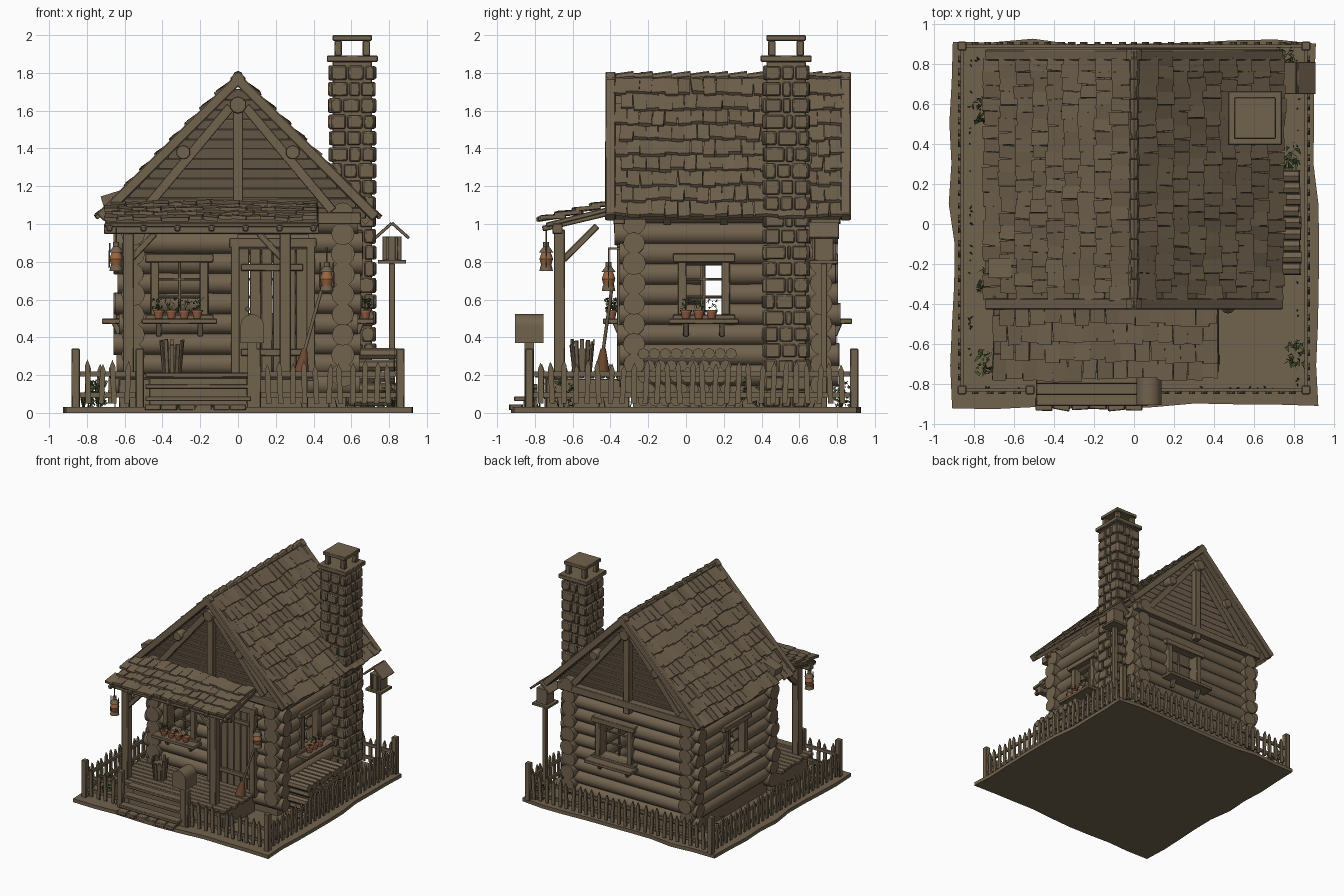
import bpy, bmesh, math, random
from mathutils import Matrix, Vector, Euler

random.seed(4)
R = random.uniform
if "Cube" in bpy.data.objects:
    bpy.data.objects.remove(bpy.data.objects["Cube"])


def material(name, rgb):
    m = bpy.data.materials.new(name)
    m.use_nodes = True
    m.diffuse_color = (*rgb, 1)
    m.node_tree.nodes["Principled BSDF"].inputs["Base Color"].default_value = (*rgb, 1)
    return m


WOOD = material("weathered brown", (0.165, 0.122, 0.075))
CLAY = material("terracotta", (0.3, 0.11, 0.055))
LEAF = material("leaf green", (0.06, 0.1, 0.03))
AMBER = material("amber glass", (0.32, 0.13, 0.05))
STRAW = material("broom bristle", (0.16, 0.065, 0.03))


class Part:
    """Collects simple solids into one named object."""

    def __init__(self, name, mat=WOOD, bevel=0, angle=40):
        self.name, self.mat, self.bevel, self.angle = name, mat, bevel, angle
        self.bm = bmesh.new()

    def box(self, c, s, rot=(0, 0, 0)):
        m = Matrix.LocRotScale(Vector(c), Euler(rot), Vector(s))
        bmesh.ops.create_cube(self.bm, size=1, matrix=m)

    def span(self, lo, hi):
        lo, hi = Vector(lo), Vector(hi)
        self.box((lo + hi) / 2, hi - lo)

    def beam(self, a, b, w, h):
        a, b = Vector(a), Vector(b)
        m = Matrix.LocRotScale((a + b) / 2, (b - a).to_track_quat('Z', 'Y'), Vector((w, h, (b - a).length)))
        bmesh.ops.create_cube(self.bm, size=1, matrix=m)

    def log(self, a, b, r, r2=None, n=10):
        a, b = Vector(a), Vector(b)
        m = Matrix.LocRotScale((a + b) / 2, (b - a).to_track_quat('Z', 'Y'), None)
        bmesh.ops.create_cone(self.bm, cap_ends=True, segments=n, radius1=r, radius2=r if r2 is None else r2,
                              depth=(b - a).length, matrix=m)

    def leaves(self, c, size, n, leaf=0.02):
        for _ in range(n):
            p = Vector(c) + Vector((R(-1, 1) * size[0], R(-1, 1) * size[1], R(0, 1) * size[2]))
            d = [Vector((R(-1, 1), R(-1, 1), R(-1, 1))) * leaf for _ in range(3)]
            self.bm.faces.new([self.bm.verts.new(p + v) for v in d])

    def done(self):
        me = bpy.data.meshes.new(self.name)
        self.bm.to_mesh(me)
        self.bm.free()
        ob = bpy.data.objects.new(self.name, me)
        bpy.context.collection.objects.link(ob)
        me.materials.append(self.mat)
        if self.bevel:
            mod = ob.modifiers.new("Bevel", 'BEVEL')
            mod.width, mod.segments = self.bevel, 1
        bpy.ops.object.select_all(action='DESELECT')
        ob.select_set(True)
        bpy.context.view_layer.objects.active = ob
        bpy.ops.object.shade_smooth_by_angle(angle=math.radians(self.angle))


# Ragged ground slab
p = Part("ground")
ring = []
for k in range(4):
    for i in range(9):
        v = Matrix.Rotation(k * math.pi / 2, 3, 'Z') @ Vector((-0.91 + 1.82 * i / 9, -0.91 + R(-0.02, 0.015), 0))
        ring.append(p.bm.verts.new(v))
base = p.bm.faces.new(ring)
top = bmesh.ops.extrude_face_region(p.bm, geom=[base])["geom"]
bmesh.ops.translate(p.bm, verts=[g for g in top if isinstance(g, bmesh.types.BMVert)], vec=(0, 0, 0.03))
bmesh.ops.recalc_face_normals(p.bm, faces=p.bm.faces)
p.done()

# Log walls, split around openings: (low, high, bottom, top) along each wall
X, Y0, Y1, LR, STEP = 0.555, -0.275, 0.715, 0.06, 0.107
openings = {"front": [(-0.44, -0.18, 0.52, 0.8), (0, 0.37, 0.1, 0.88)], "back": [(-0.02, 0.28, 0.52, 0.8)],
            "right": [(-0.02, 0.21, 0.52, 0.8)], "left": [(0.08, 0.34, 0.52, 0.8)]}
walls = {"front": lambda t, z: (t, Y0, z), "back": lambda t, z: (t, Y1, z),
         "right": lambda t, z: (X, t, z), "left": lambda t, z: (-X, t, z)}
for side, at in walls.items():
    along_x = side in ("front", "back")
    lo, hi = (-0.64, 0.64) if along_x else (-0.36, 0.8)
    p = Part(side + "_log_wall")
    for i in range(9):
        z = (0.15 if along_x else 0.2) + i * STEP
        cuts = sorted(o[:2] for o in openings[side] if o[2] - 0.03 < z < o[3] + 0.03)
        edges = [lo + R(-0.02, 0.01)] + [e for c in cuts for e in c] + [hi + R(-0.01, 0.02)]
        for a, b in zip(edges[::2], edges[1::2]):
            p.log(at(a, z), at(b, z), LR + R(-0.004, 0.004), LR + R(-0.004, 0.004), 12)
    p.done()
p = Part("foundation_and_floor")
p.span((-0.57, -0.28, 0.02), (0.57, 0.72, 0.18))
p.done()


# Windows with frames, glazing bars, sills and brackets
pots, plants = Part("flower_pots", CLAY), Part("pot_plants", LEAF)
for side, at in walls.items():
    a, b, z0, z1 = openings[side][0]
    sgn = 1 if side in ("back", "right") else -1
    out = Vector((0, sgn, 0)) if side in ("front", "back") else Vector((sgn, 0, 0))
    P = lambda t, z, d=0.0: Vector(at(t, z)) + out * d
    p = Part(side + "_window", bevel=0.004)
    for t in (a, b):
        p.beam(P(t, z0 - 0.03, 0.03), P(t, z1 + 0.03, 0.03), 0.045, 0.1 if side in ("front", "back") else 0.045)
        p.beam(P(t, z0, 0.05), P(t, z1, 0.05), 0.045, 0.045)
    p.beam(P(a - 0.05, z1 + 0.02, 0.05), P(b + 0.05, z1 + 0.02, 0.05), 0.08, 0.045)
    p.beam(P(a - 0.05, z0 - 0.02, 0.05), P(b + 0.05, z0 - 0.02, 0.05), 0.08, 0.04)
    m = (a + b) / 2
    p.beam(P(m, z0), P(m, z1), 0.016, 0.016)
    for k in (1, 2):
        z = z0 + (z1 - z0) * k / 3
        p.beam(P(a, z), P(b, z), 0.014, 0.014)
    p.beam(P(a - 0.07, z0 - 0.035, 0.11), P(b + 0.07, z0 - 0.035, 0.11), 0.11, 0.028)
    for t in (a + 0.02, b - 0.02):
        p.beam(P(t, z0 - 0.11, 0.07), P(t, z0 - 0.04, 0.1), 0.03, 0.03)
    p.done()
    if side in ("front", "right"):
        for k in range(4 if side == "front" else 3):
            c = P(a + 0.02 + k * 0.068, z0 - 0.02, 0.12)
            pots.log(c, c + Vector((0, 0, 0.035)), 0.02, 0.028)
            pots.log(c + Vector((0, 0, 0.033)), c + Vector((0, 0, 0.045)), 0.032)
            plants.leaves(c + Vector((0, 0, 0.045)), (0.028, 0.028, 0.06), 26, 0.014)
pots.done()
plants.done()

# Plank door with frame and straps
p = Part("door", bevel=0.003)
for i in range(6):
    p.box((0.031 + i * 0.061, -0.3, 0.53), (0.057, 0.03 + R(0, 0.01), 0.68))
for z in (0.32, 0.77):
    p.box((0.18, -0.33, z), (0.33, 0.02, 0.035))
for x in (-0.015, 0.385):
    p.box((x, -0.31, 0.53), (0.045, 0.11, 0.72))
p.box((0.185, -0.31, 0.9), (0.46, 0.11, 0.05))
p.log((0.05, -0.37, 0.55), (0.05, -0.32, 0.55), 0.013)
p.done()

# Lapped gable boards, king posts, struts and purlin ends
for name, y, s in (("front_gable", -0.31, -1), ("back_gable", 0.74, 1)):
    p = Part(name, bevel=0.003)
    for i in range(13):
        z = 1.06 + i * 0.052
        p.box((0, y, z), (2 * (1.75 - z) / 1.02, 0.03, 0.057), (-s * 0.25, 0, 0))
    f = y + s * 0.045
    p.box((0, f, 1.3), (0.055, 0.05, 0.7))
    p.box((0, f, 1.03), (1.3, 0.06, 0.06))
    p.log((0, y, 1.63), (0, y + s * 0.1, 1.63), 0.045)
    for m in (-1, 1):
        p.beam((m * 0.04, f, 1.62), (m * 0.5, f, 1.07), 0.05, 0.05)
        p.log((m * 0.29, y, 1.38), (m * 0.29, y + s * 0.1, 1.38), 0.038)
    p.done()


def shingles(p, corner, along, up, width, length, cols, rows):
    """Courses of uneven shingles over a sloping rectangle."""
    along, up = Vector(along).normalized(), Vector(up).normalized()
    n = along.cross(up)
    n = n if n.z > 0 else -n
    w, h = width / cols, length / rows
    for r in range(rows):
        for c in range(cols):
            off = 0.5 * w if r % 2 and c < cols - 1 else 0
            q = Vector(corner) + along * ((c + 0.5) * w + off) + up * ((r + 0.45) * h + R(-0.012, 0.012))
            m = Matrix((along, up, n)).transposed().to_4x4()
            m = Matrix.Translation(q) @ m @ Euler((R(-0.2, -0.08), R(-0.12, 0.12), R(-0.07, 0.07))).to_matrix().to_4x4()
            m = m @ Matrix.Diagonal((w * R(0.88, 1.08), h * 1.4, 0.02, 1))
            bmesh.ops.create_cube(p.bm, size=1, matrix=m)


# Main roof
for name, s in (("right", 1), ("left", -1)):
    p = Part(name + "_roof_deck")
    p.beam((s * 0.71, 0.22, 1.035), (0, 0.22, 1.75), 1.2, 0.03)
    for y in (-0.1, 0.2, 0.5):
        p.beam((s * 0.69, y, 1.01), (0, y, 1.7), 0.04, 0.04)
    p.done()
    p = Part(name + "_roof_shingles")
    shingles(p, (s * 0.72, -0.38, 1.055), (0, 1, 0), (-s * 0.72, 0, 0.73), 1.21, 1.02, 18, 9)
    p.done()
    p = Part(name + "_barge_boards", bevel=0.006)
    for y in (-0.4, 0.845):
        p.beam((s * 0.73, y, 1.035), (-s * 0.025, y, 1.79), 0.055, 0.055)
    p.done()
p = Part("ridge_caps")
for i in range(12):
    p.log((0, -0.37 + i * 0.1, 1.775), (0, -0.275 + i * 0.1, 1.785), 0.022, 0.026, 8)
p.box((-0.66, -0.22, 1.13), (0.12, 0.1, 0.07), (0, -0.3, 0))
p.done()

# Porch roof, frame and deck
p = Part("porch_roof_shingles")
shingles(p, (-0.71, -0.755, 1.025), (1, 0, 0), (0, 0.36, 0.09), 1.13, 0.38, 15, 4)
p.done()
p = Part("porch_frame", bevel=0.005)
p.beam((-0.14, -0.74, 0.995), (-0.14, -0.36, 1.09), 1.13, 0.025)
p.box((-0.14, -0.68, 0.975), (1.14, 0.055, 0.055))
for x in (-0.58, 0.25):
    p.box((x, -0.67, 0.5), (0.06, 0.06, 0.94))
    p.beam((x, -0.65, 0.81), (x, -0.47, 0.99), 0.035, 0.035)
    p.beam((x, -0.67, 0.8), (x + (0.14 if x < 0 else -0.14), -0.67, 0.95), 0.035, 0.035)
for i in range(7):
    x = -0.68 + i * 0.18
    p.beam((x, -0.76, 0.975), (x, -0.36, 1.07), 0.03, 0.03)
p.done()
p = Part("porch_deck_and_steps", bevel=0.004)
for i in range(8):
    p.box((-0.13 + R(-0.01, 0.01), -0.73 + i * 0.055, 0.195), (1.08, 0.05, 0.025))
p.span((-0.63, -0.74, 0.02), (0.37, -0.3, 0.18))
for i, z in enumerate((0.075, 0.14, 0.2)):
    p.box((-0.21, -0.875 + i * 0.055, z), (0.56, 0.07, 0.025))
    p.box((-0.21, -0.85 + i * 0.055, z / 2), (0.52, 0.02, z))
for i in range(6):
    p.box((-0.45 + i * 0.09, -0.9, 0.03), (0.085, 0.05 + R(0, 0.02), 0.03), (0, 0, R(-0.2, 0.2)))
p.done()

# Stone chimney
p = Part("chimney_stones", bevel=0.007, angle=25)
cx, cy = 0.605, 0.53
for i in range(21):
    z = 0.07 + i * 0.0865
    for f in range(4):
        rot = Matrix.Rotation(f * math.pi / 2, 3, 'Z')
        e = sorted([-0.115, 0.12, -0.04 + R(-0.02, 0.02) + (i % 2) * 0.025, 0.045 + R(-0.02, 0.02)])
        for a, b in zip(e, e[1:]):
            c = rot @ Vector(((a + b) / 2, -0.105, 0)) + Vector((cx, cy, z))
            p.box(c, (b - a - 0.009, 0.03 + R(0, 0.016), 0.076 + R(-0.008, 0.004)), (0, 0, f * math.pi / 2 + R(-0.04, 0.04)))
p.done()
p = Part("chimney_core_and_cap", bevel=0.005)
p.span((cx - 0.105, cy - 0.105, 0.02), (cx + 0.105, cy + 0.105, 1.86))
p.box((cx, cy, 1.875), (0.27, 0.27, 0.035))
for x in (-0.075, 0.075):
    for y in (-0.075, 0.075):
        p.box((cx + x, cy + y, 1.93), (0.04, 0.04, 0.08))
p.box((cx, cy, 1.985), (0.21, 0.21, 0.03))
p.done()

# Picket fence
posts, rails, pickets = Part("fence_posts", bevel=0.005), Part("fence_rails"), Part("fence_pickets")
L, F, B = 0.86, -0.83, 0.89
for a, b in (((-L, F), (-0.52, F)), ((0.1, F), (L, F)), ((L, F), (L, B)), ((L, B), (-L, B)), ((-L, B), (-L, F))):
    a, b = Vector((*a, 0)), Vector((*b, 0))
    for q in (a, b):
        posts.box(q + Vector((0, 0, 0.18)), (0.045, 0.045, 0.32))
    for z in (0.095, 0.205):
        rails.beam(a + Vector((0, 0, z)), b + Vector((0, 0, z)), 0.016, 0.026)
    n = round((b - a).length / 0.062)
    yaw = math.atan2(b.y - a.y, b.x - a.x)
    side = Vector((math.sin(yaw), -math.cos(yaw), 0)) * 0.014
    for i in range(1, n):
        q = a.lerp(b, i / n) + side
        h, tilt = R(0.17, 0.2), R(-0.06, 0.06)
        m = Matrix.Translation(q + Vector((0, 0, 0.05))) @ Euler((0, tilt, yaw)).to_matrix().to_4x4()
        prof = [(-0.014, 0), (0.014, 0), (0.014, h), (0, h + 0.035), (-0.014, h)]
        v = [[pickets.bm.verts.new(m @ Vector((x, y, z))) for x, z in prof] for y in (-0.007, 0.007)]
        pickets.bm.faces.new(v[0])
        pickets.bm.faces.new(v[1][::-1])
        for j in range(5):
            pickets.bm.faces.new((v[0][j - 1], v[1][j - 1], v[1][j], v[0][j]))
for part in (posts, rails, pickets):
    bmesh.ops.recalc_face_normals(part.bm, faces=part.bm.faces)
    part.done()

# Mailbox, birdhouse, firewood and bucket
p = Part("mailbox")
p.box((0.075, -0.83, 0.2), (0.05, 0.05, 0.36))
p.box((0.075, -0.83, 0.415), (0.125, 0.15, 0.09))
p.log((0.075, -0.905, 0.46), (0.075, -0.755, 0.46), 0.0625, n=16)
p.done()
p = Part("birdhouse", bevel=0.002)
p.box((0.815, 0.73, 0.4), (0.032, 0.032, 0.78))
p.box((0.815, 0.73, 0.8), (0.15, 0.15, 0.02))
p.box((0.815, 0.73, 0.87), (0.1, 0.1, 0.13))
for s in (-1, 1):
    p.beam((0.815 + s * 0.09, 0.73, 0.925), (0.815, 0.73, 1.005), 0.16, 0.016)
    p.box((0.815 + s * 0.025, 0.675, 0.87), (0.015, 0.012, 0.12))
p.done()
p = Part("firewood")
for r in range(5):
    for i in range(9 - r % 2):
        y = -0.225 + i * 0.058 + (r % 2) * 0.03
        p.log((0.62, y, 0.065 + r * 0.062), (0.82 + R(0, 0.02), y, 0.065 + r * 0.062), 0.031, n=7)
p.done()
p = Part("bucket")
p.log((-0.35, -0.55, 0.21), (-0.35, -0.55, 0.34), 0.045, 0.058, 14)
for i in range(12):
    a = i * math.tau / 12
    d = Vector((math.cos(a), math.sin(a), 0))
    p.beam(Vector((-0.35, -0.55, 0.21)) + d * 0.046, Vector((-0.35, -0.55, 0.36 + R(0, 0.03))) + d * 0.062, 0.02, 0.01)
p.done()

# Broom and lanterns
p = Part("broom_handle")
p.log((0.35, -0.44, 0.32), (0.45, -0.39, 0.68), 0.009)
p.done()
p = Part("broom_head", STRAW)
p.log((0.335, -0.445, 0.215), (0.352, -0.438, 0.34), 0.042, 0.014)
p.done()
metal, glass = Part("lantern_frames"), Part("lantern_glass", AMBER)
for x, y, z in ((-0.645, -0.74, 0.75), (0.47, -0.41, 0.645)):
    tier = lambda q, a, b, r, r2: q.log((x, y, z + a), (x, y, z + b), r, r2, 12)
    tier(metal, 0, 0.03, 0.036, 0.03)
    tier(glass, 0.03, 0.065, 0.026, 0.036)
    tier(glass, 0.065, 0.1, 0.036, 0.024)
    tier(metal, 0.1, 0.13, 0.038, 0.016)
    tier(metal, 0.13, 0.155, 0.016, 0.016)
    tier(metal, 0.155, 0.23, 0.004, 0.004)
    for s in (-1, 1):
        metal.log((x + s * 0.038, y, z + 0.02), (x + s * 0.034, y, z + 0.15), 0.004, n=6)
metal.beam((0.47, -0.41, 0.87), (0.47, -0.3, 0.87), 0.012, 0.012)
metal.done()
glass.done()

# Bushes and grass along the fence
p = Part("greenery", LEAF)
for x, y in ((0.81, -0.65), (0.77, 0.33), (-0.75, 0.57), (-0.73, -0.29), (-0.74, -0.7), (0.75, 0.84)):
    p.leaves((x, y, 0.03), (0.045, 0.06, 0.14), 45, 0.022)
for i in range(110):
    t, s = R(-0.82, 0.82), random.choice((-0.82, 0.82))
    x, y = random.choice(((t, s), (s, t)))
    if y > -0.8 or x < -0.55 or x > 0.15:
        p.log((x, y, 0.02), (x + R(-0.02, 0.02), y + R(-0.02, 0.02), R(0.06, 0.12)), 0.005, 0, 3)
p.done()
